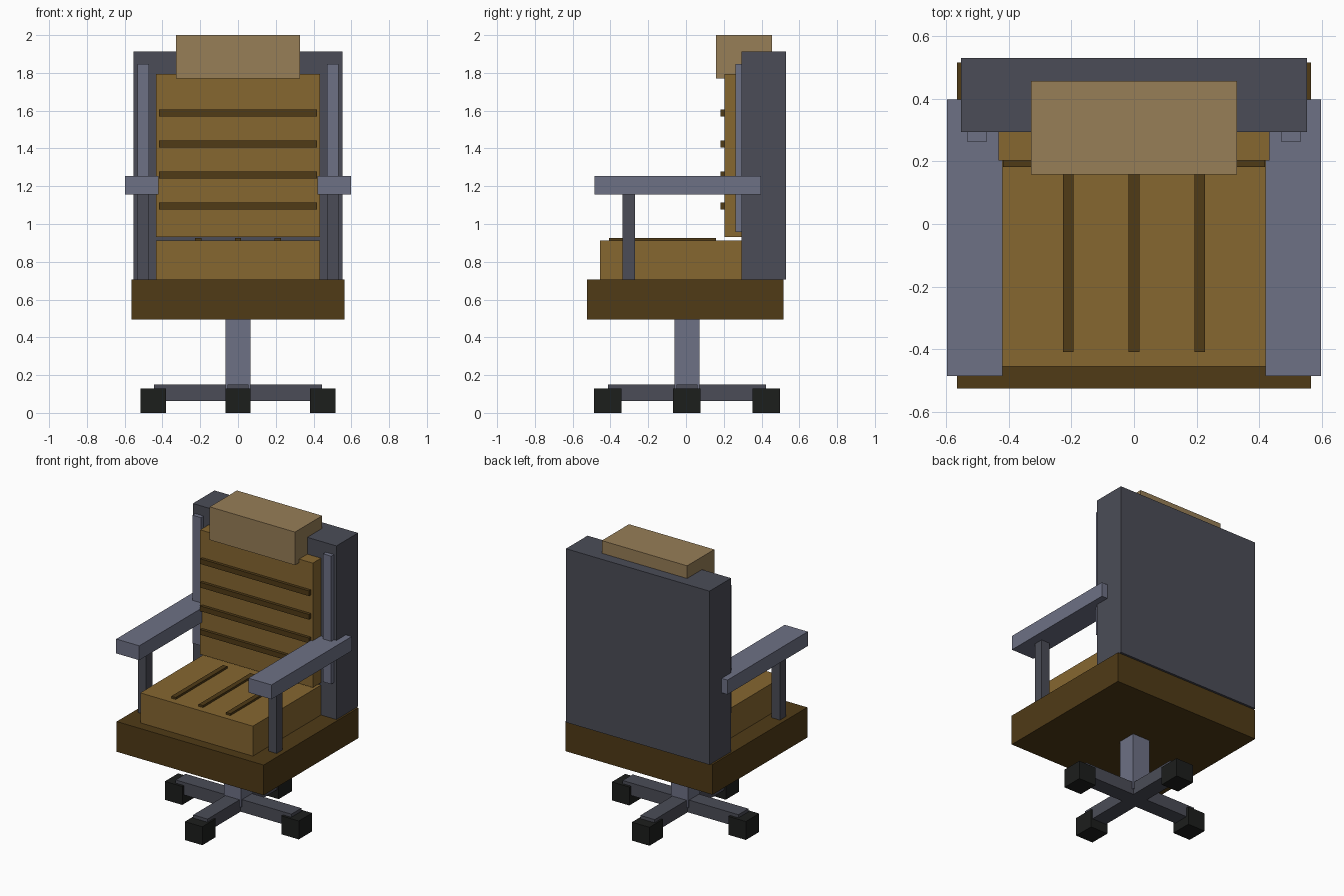
import bpy, bmesh

if "Cube" in bpy.data.objects:
    bpy.data.objects.remove(bpy.data.objects["Cube"])


def material(name, rgb):
    m = bpy.data.materials.new(name)
    m.diffuse_color = (*rgb, 1)
    m.use_nodes = True
    m.node_tree.nodes["Principled BSDF"].inputs["Base Color"].default_value = m.diffuse_color
    return m


TAN = material("tan_leather", (0.24, 0.135, 0.03))
PALE = material("pale_leather", (0.31, 0.21, 0.095))
BROWN = material("dark_brown", (0.08, 0.043, 0.008))
STEEL = material("light_metal", (0.155, 0.165, 0.235))
FRAME = material("dark_frame", (0.07, 0.073, 0.095))
BLACK = material("rubber", (0.012, 0.013, 0.012))


def box(name, x, y, z, mat):
    """Box from (min, max) ranges on each axis."""
    bm = bmesh.new()
    bmesh.ops.create_cube(bm, size=1)
    for v in bm.verts:
        for i, (lo, hi) in enumerate((x, y, z)):
            v.co[i] = (hi - lo) * v.co[i]
    me = bpy.data.meshes.new(name)
    bm.to_mesh(me)
    bm.free()
    me.materials.append(mat)
    ob = bpy.data.objects.new(name, me)
    ob.location = [(lo + hi) / 2 for lo, hi in (x, y, z)]
    bpy.context.collection.objects.link(ob)
    return ob


def pair(name, x, y, z, mat):
    """The same box on the right and mirrored to the left."""
    box(name + "_right", x, y, z, mat)
    box(name + "_left", (-x[1], -x[0]), y, z, mat)


# Seat
box("seat_base", (-.565, .565), (-.525, .515), (.495, .705), BROWN)
box("seat_cushion", (-.433, .433), (-.455, .30), (.70, .913), TAN)
for i, x in enumerate((-.21, 0, .21)):
    box(f"seat_seam_{i + 1}", (x - .017, x + .017), (-.408, .16), (.90, .927), BROWN)

# Backrest and headrest
box("back_panel", (-.552, .552), (.293, .53), (.705, 1.912), FRAME)
box("back_cushion", (-.433, .433), (.203, .31), (.93, 1.795), TAN)
for i in range(4):
    z = 1.096 + i * .164
    box(f"back_seam_{i + 1}", (-.418, .418), (.182, .22), (z - .018, z + .018), BROWN)
pair("back_rail", (.47, .533), (.263, .31), (.957, 1.847), STEEL)
box("headrest", (-.328, .328), (.158, .456), (1.77, 2.0), PALE)

# Armrests
pair("armrest", (.42, .597), (-.485, .397), (1.155, 1.255), STEEL)
pair("armrest_post", (.47, .533), (-.337, -.27), (.70, 1.16), FRAME)

# Column and cross base
CY = .005
box("column", (-.066, .066), (CY - .066, CY + .066), (.10, .50), STEEL)
box("base_bar_side", (-.445, .445), (CY - .055, CY + .055), (.063, .15), FRAME)
box("base_bar_front", (-.055, .055), (CY - .418, CY + .418), (.063, .15), FRAME)

# Casters
for i, (x, y) in enumerate(((.448, 0), (-.448, 0), (0, .419), (0, -.419))):
    box(f"caster_{i + 1}", (x - .067, x + .067), (CY + y - .073, CY + y + .073), (0, .128), BLACK)
